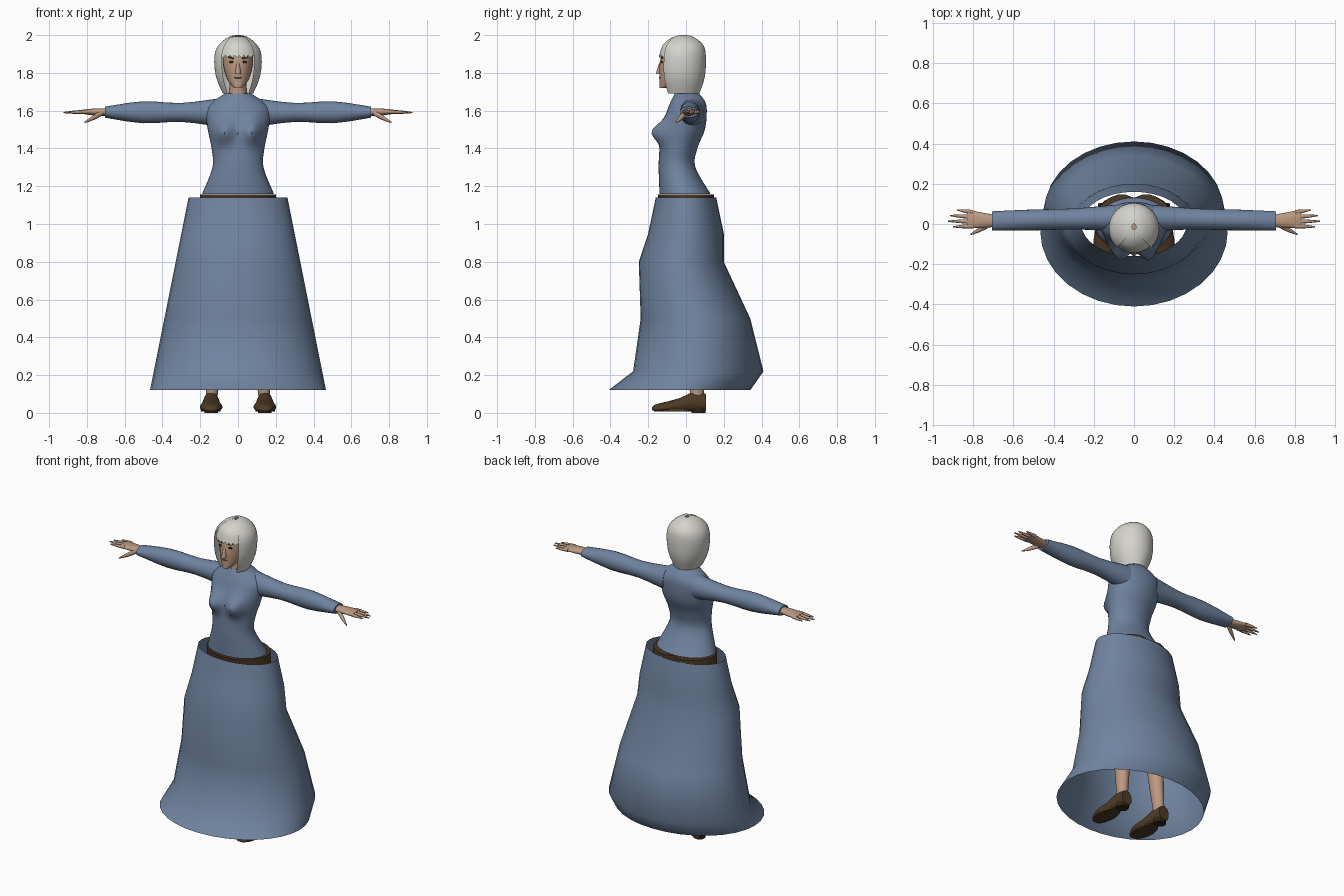
import bpy, bmesh, math
from mathutils import Vector

cube = bpy.data.objects.get("Cube")
if cube:
    bpy.data.objects.remove(cube, do_unlink=True)


def material(name, *rgb):
    mat = bpy.data.materials.new(name)
    mat.use_nodes = True
    mat.diffuse_color = (*rgb, 1)
    shader = mat.node_tree.nodes["Principled BSDF"]
    shader.inputs["Base Color"].default_value = mat.diffuse_color
    shader.inputs["Roughness"].default_value = 0.8
    return mat


cloth = material("blue cloth", 0.16, 0.23, 0.35)
skin = material("skin", 0.5, 0.32, 0.22)
hair = material("pale hair", 0.66, 0.65, 0.6)
leather = material("brown leather", 0.075, 0.042, 0.018)
dark = material("dark brown", 0.03, 0.02, 0.01)
lips = material("lips", 0.28, 0.13, 0.1)


def finish(name, bm, mat):
    """Turn a bmesh into a smooth-shaded object with one material."""
    mesh = bpy.data.meshes.new(name)
    bm.to_mesh(mesh)
    bm.free()
    mesh.materials.append(mat)
    obj = bpy.data.objects.new(name, mesh)
    bpy.context.collection.objects.link(obj)
    bpy.ops.object.select_all(action="DESELECT")
    obj.select_set(True)
    bpy.context.view_layer.objects.active = obj
    bpy.ops.object.shade_smooth_by_angle(angle=math.radians(50))
    return obj


def smooth_rings(rings, steps):
    """Insert Catmull-Rom in-between rings."""
    result = []
    for i, (here, after) in enumerate(zip(rings, rings[1:])):
        before = rings[max(i - 1, 0)]
        beyond = rings[min(i + 2, len(rings) - 1)]
        for k in range(steps):
            t = k / steps
            result.append([
                b + t * (c - a) / 2 + t * t * (a - 2.5 * b + 2 * c - d / 2)
                + t ** 3 * (1.5 * (b - c) + (d - a) / 2)
                for a, b, c, d in zip(before, here, after, beyond)])
    return result + [rings[-1]]


def loft(name, mat, rings, axis="z", sides=24, steps=3, capped=True,
         mirror=1, arc=180, facing=0, tweak=None):
    """Skin ellipses given as (position, centre u, radius u, centre v, radius v).

    An arc below the full half turn leaves the shell open opposite facing.
    """
    bm = bmesh.new()
    is_open = arc < 180
    rows = []
    for pos, cu, ru, cv, rv in smooth_rings(rings, steps):
        row = []
        for j in range(sides + is_open):
            angle = math.radians(facing - arc + 2 * arc * j / sides)
            u = cu + ru * math.cos(angle)
            v = cv + rv * math.sin(angle)
            layout = {"x": (pos, u, v), "y": (u, pos, v), "z": (u, v, pos)}
            point = Vector(layout[axis])
            if tweak:
                tweak(point)
            point.x *= mirror
            row.append(bm.verts.new(point))
        rows.append(row)
    for low, high in zip(rows, rows[1:]):
        for j in range(sides):
            k = (j + 1) % len(low)
            bm.faces.new((low[j], low[k], high[k], high[j]))
    if capped and not is_open:
        bm.faces.new(rows[0])
        bm.faces.new(rows[-1])
    bmesh.ops.recalc_face_normals(bm, faces=bm.faces)
    return finish(name, bm, mat)


def upright(profile):
    """Rings from rows of height, half width, front limit, back limit."""
    return [(z, 0, width, (front + back) / 2, (back - front) / 2)
            for z, width, front, back in profile]


def limb(name, mat, start, end, widths, heights, axis="x", **options):
    """Straight tapered tube with evenly spaced rings between two points."""
    start, end = Vector(start), Vector(end)
    main = "xyz".index(axis)
    u, v = [i for i in range(3) if i != main]
    rings = []
    for i, (width, height) in enumerate(zip(widths, heights)):
        centre = start.lerp(end, i / (len(widths) - 1))
        rings.append((centre[main], centre[u], width, centre[v], height))
    return loft(name, mat, rings, axis, **options)


def ball(name, mat, centre, size, tilt=0):
    bm = bmesh.new()
    bmesh.ops.create_uvsphere(bm, u_segments=14, v_segments=8, radius=1)
    obj = finish(name, bm, mat)
    obj.location, obj.scale, obj.rotation_euler = centre, size, (0, tilt, 0)


# Skirt: an open shell whose width tapers evenly, with a trailing back
outline = [(0.12, -0.41, 0.34), (0.22, -0.28, 0.41), (0.5, -0.24, 0.34),
           (0.8, -0.25, 0.2), (0.95, -0.2, 0.2), (1.14, -0.16, 0.16)]
loft("skirt", cloth,
     upright([(z, 0.49 - 0.2 * z, front, back) for z, front, back in outline]),
     sides=32, steps=1, capped=False)


# Bodice with a bust pushed out of the front
def bust(point):
    frontness = max(0, -point.y / 0.13)
    across = (abs(point.x) - 0.08) / 0.05
    along = (point.z - 1.49) / 0.06
    point.y -= 0.07 * frontness * math.exp(-across ** 2 - along ** 2)


loft("bodice", cloth, upright([
    (1.16, 0.19, -0.14, 0.13), (1.3, 0.135, -0.145, 0.05),
    (1.4, 0.14, -0.14, 0.06), (1.5, 0.16, -0.13, 0.1),
    (1.6, 0.17, -0.1, 0.11), (1.65, 0.13, -0.08, 0.1),
    (1.69, 0.07, -0.06, 0.07)]), sides=40, steps=5, tweak=bust)


# Undergarment showing as a rim inside the skirt, cleft at the back
def cleft(point):
    if point.y > 0:
        point.y -= 0.03 * math.exp(-(point.x / 0.04) ** 2)


loft("undergarment", leather, upright([
    (0.85, 0.12, -0.06, 0.08), (1, 0.2, -0.12, 0.15),
    (1.155, 0.2, -0.15, 0.16)]), sides=32, tweak=cleft)

# Neck, head and face
limb("neck", skin, (0, 0, 1.66), (0, -0.01, 1.8), [0.055, 0.045, 0.05],
     [0.06, 0.055, 0.06], "z")
loft("head", skin, upright([
    (1.72, 0.02, -0.14, -0.1), (1.76, 0.055, -0.14, 0),
    (1.85, 0.08, -0.14, 0.08), (1.95, 0.07, -0.11, 0.06),
    (1.98, 0.02, -0.05, 0.02)]))
limb("nose", skin, (0, -0.132, 1.86), (0, -0.142, 1.795),
     [0.006, 0.012, 0.015], [0.006, 0.014, 0.018], "z", sides=10)
ball("mouth", lips, (0, -0.138, 1.775), (0.022, 0.006, 0.005))
for side, label in ((1, "left"), (-1, "right")):
    ball(label + "_eye", dark, (side * 0.034, -0.128, 1.857),
         (0.015, 0.006, 0.006))
    ball(label + "_eyebrow", leather, (side * 0.036, -0.127, 1.88),
         (0.02, 0.006, 0.004), -side / 4)

# Bobbed hair: a hood open at the face, with a ragged fringe tucked under it
hood = [(1.69, 0.08, -0.12, 0.07), (1.78, 0.117, -0.15, 0.1),
        (1.89, 0.125, -0.15, 0.105), (1.95, 0.1, -0.13, 0.09),
        (1.99, 0.05, -0.08, 0.04), (2, 0.01, -0.03, 0)]
loft("hair_hood", hair, upright(hood), sides=36, arc=137, facing=90)


def ragged(point):
    if point.z < 1.9:
        point.z += 0.008 * math.sin(point.x * 260)


fringe = [(z - 0.004, width * 0.94, front * 0.95, back)
          for z, width, front, back in hood[2:]]
loft("hair_fringe", hair, upright(fringe), sides=32, arc=60, facing=-90,
     tweak=ragged)


# Arms, hands, legs and shoes
def flatten(point):
    point.z = max(point.z, 0.012)


for side, label in ((1, "left"), (-1, "right")):
    limb(label + "_sleeve", cloth, (0.1, 0.03, 1.59), (0.705, 0.015, 1.592),
         [0.065, 0.052, 0.052, 0.048], [0.075, 0.05, 0.058, 0.029],
         mirror=side)
    limb(label + "_palm", skin, (0.68, 0.014, 1.592), (0.83, 0.024, 1.594),
         [0.028, 0.038, 0.046], [0.02, 0.019, 0.01], mirror=side)
    fingers = {"little": 0.88, "ring": 0.915, "middle": 0.925, "index": 0.9}
    for i, (finger, tip) in enumerate(fingers.items()):
        limb(f"{label}_{finger}_finger", skin, (0.8, 0.058 - i * 0.023, 1.594),
             (tip, 0.07 - i * 0.028, 1.59), [0.011, 0.009, 0.003],
             [0.011, 0.009, 0.003], sides=8, mirror=side)
    limb(label + "_thumb", skin, (0.715, 0, 1.59), (0.812, -0.052, 1.538),
         [0.015, 0.013, 0.004], [0.015, 0.014, 0.004], sides=10, mirror=side)
    limb(label + "_leg", skin, (0.14, 0.06, 0.07), (0.1, 0.01, 0.9),
         [0.03, 0.045, 0.045, 0.08], [0.034, 0.05, 0.05, 0.09], "z",
         mirror=side)
    # Shoe rows are depth, half width and top height over a flat base
    shoe = [(-0.18, 0.02, 0.03), (-0.16, 0.04, 0.045), (-0.1, 0.06, 0.06),
            (-0.03, 0.05, 0.08), (0.04, 0.042, 0.11), (0.105, 0.035, 0.1)]
    loft(label + "_shoe", leather,
         [(y, 0.142, width, top / 2, top / 2) for y, width, top in shoe],
         "y", mirror=side, tweak=flatten)
    limb(label + "_sole", leather, (0.145, -0.07, 0.008), (0.145, -0.07, 0.02),
         [0.052, 0.052], [0.1, 0.1], "z", steps=1, mirror=side)
    limb(label + "_heel", dark, (0.142, 0.066, 0), (0.142, 0.066, 0.03),
         [0.036, 0.038], [0.036, 0.038], "z", steps=1, mirror=side)
